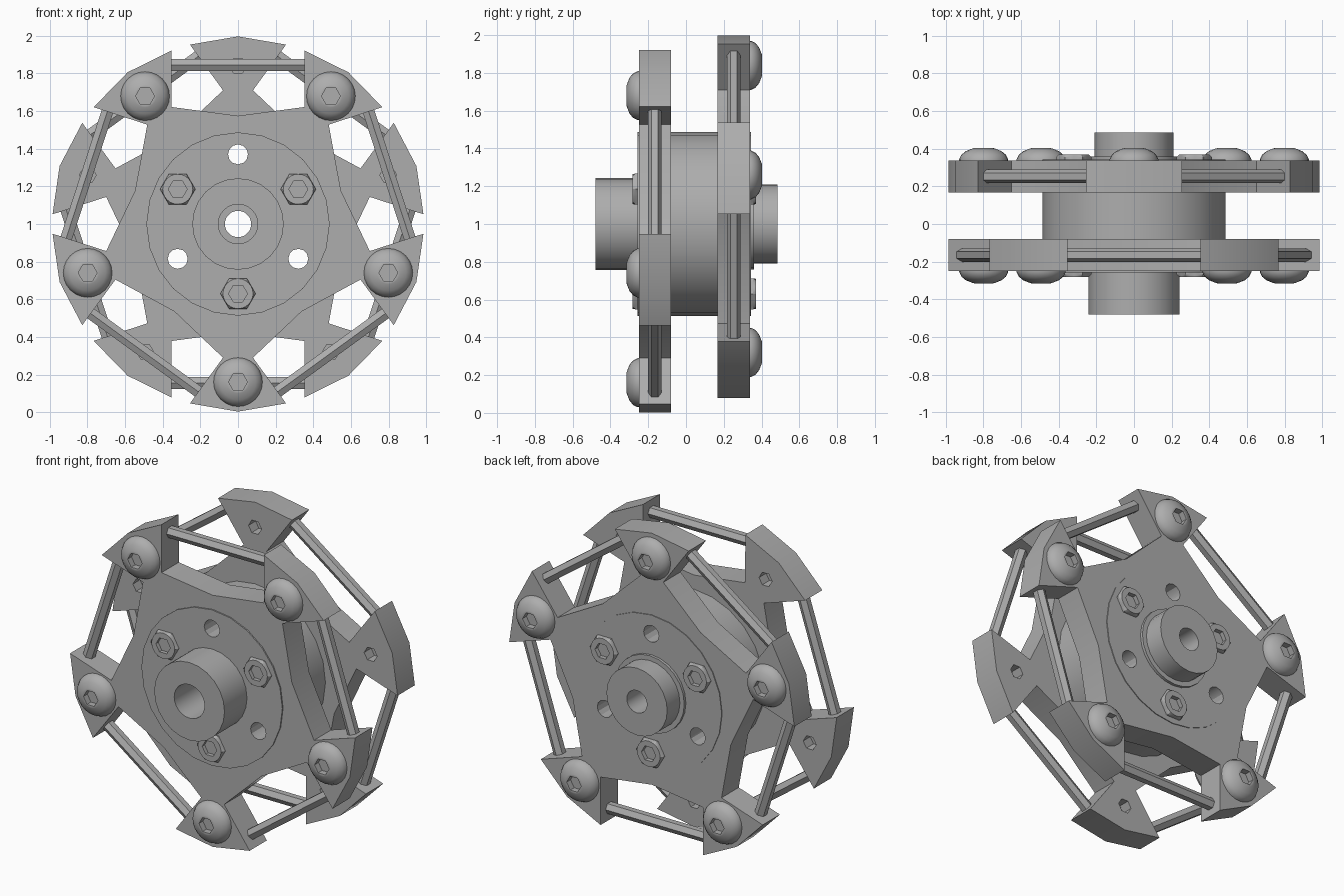
import bpy, bmesh
from math import sin, cos, pi, radians
from mathutils import Matrix

cube = bpy.data.objects.get("Cube")
if cube:
    bpy.data.objects.remove(cube, do_unlink=True)

grey = bpy.data.materials.new("machined grey")
grey.use_nodes = True
color = (0.42, 0.42, 0.42, 1)
grey.diffuse_color = color
grey.node_tree.nodes["Principled BSDF"].inputs["Base Color"].default_value = color


def polar(r, angle, y=0.0):
    """Point on the wheel: axis along y, hub centre at z = 1."""
    return (r * cos(angle), y, 1 + r * sin(angle))


def finish(name, bm, smooth=True):
    bmesh.ops.recalc_face_normals(bm, faces=bm.faces)
    mesh = bpy.data.meshes.new(name)
    bm.to_mesh(mesh)
    bm.free()
    obj = bpy.data.objects.new(name, mesh)
    bpy.context.collection.objects.link(obj)
    mesh.materials.append(grey)
    bpy.ops.object.select_all(action="DESELECT")
    obj.select_set(True)
    bpy.context.view_layer.objects.active = obj
    if smooth:
        bpy.ops.object.shade_smooth_by_angle(angle=radians(30))
    return obj


def lathe(bm, rings, place=(0, 0, 1), steps=24, closed=False):
    """Spin (radius, y, is_hex) rings about y; hex rings become six-sided."""
    loops = []
    for r, y, is_hex in rings:
        loop = []
        for i in range(steps):
            a = 2 * pi * i / steps
            k = cos(pi / 6) / cos(a % (pi / 3) - pi / 6) if is_hex else 1
            loop.append(bm.verts.new((place[0] + r * k * cos(a), place[1] + y,
                                      place[2] + r * k * sin(a))))
        loops.append(loop)
    pairs = list(zip(loops, loops[1:]))
    if closed:
        pairs.append((loops[-1], loops[0]))
    else:
        bm.faces.new(loops[0])
        bm.faces.new(loops[-1])
    for a, b in pairs:
        for i in range(steps):
            j = (i + 1) % steps
            bm.faces.new((a[i], a[j], b[j], b[i]))


def cut(obj, fill):
    """Subtract the solids that fill() adds to a mesh."""
    bm = bmesh.new()
    fill(bm)
    cutter = finish("cutter", bm, smooth=False)
    cutter.hide_render = True
    mod = obj.modifiers.new("cut", "BOOLEAN")
    mod.operation = "DIFFERENCE"
    mod.solver = "EXACT"
    mod.object = cutter
    bpy.ops.object.select_all(action="DESELECT")
    obj.select_set(True)
    bpy.context.view_layer.objects.active = obj
    bpy.ops.object.modifier_apply(modifier=mod.name)
    bpy.data.objects.remove(cutter, do_unlink=True)
    bpy.ops.object.shade_smooth_by_angle(angle=radians(30))


# Hub: drum, front boss, back collar and boss, with a stepped bore
bm = bmesh.new()
lathe(bm, [(r, y, False) for r, y in (
    (0.105, -0.48), (0.243, -0.48), (0.243, -0.258), (0.487, -0.258),
    (0.487, 0.343), (0.24, 0.343), (0.24, 0.36), (0.21, 0.36),
    (0.21, 0.485), (0.07, 0.485), (0.07, 0.0), (0.105, 0.0))], closed=True)
hub = finish("hub", bm)


def hub_holes(bm):
    for angle in (90, 210, 330):
        lathe(bm, [(0.053, -0.6, False), (0.053, 0.6, False)],
              polar(0.37, radians(angle)), steps=12)


cut(hub, hub_holes)


def star_plate(name, inner, outer, start):
    """Five-armed plate with flared arm tips."""
    bm = bmesh.new()
    points = []
    for i in range(5):
        a = radians(start + 72 * i)
        for r, offset in ((0.575, -36), (0.715, -6.4), (0.987, -15),
                          (0.997, 0), (0.987, 15), (0.715, 6.4)):
            points.append(bm.verts.new(polar(r, a + radians(offset), inner)))
    face = bm.faces.new(points)
    top = bmesh.ops.extrude_face_region(bm, geom=[face])["geom"]
    bmesh.ops.translate(bm, vec=(0, outer - inner, 0),
                        verts=[v for v in top if isinstance(v, bmesh.types.BMVert)])
    plate = finish(name, bm, smooth=False)

    def holes(bm):
        lathe(bm, [(0.47, -0.5, False), (0.47, 0.5, False)])
        d = 0.07 if outer > inner else -0.07
        for i in range(5):
            lathe(bm, [(0.045, inner - d, True), (0.045, inner + d, True)],
                  polar(0.84, radians(start + 72 * i)))
    cut(plate, holes)


def axle_rods(name, y, start):
    """Hexagonal roller rods between neighbouring arm tips."""
    bm = bmesh.new()
    for i in range(5):
        a = radians(start + 36 + 72 * i)
        made = bmesh.ops.create_cone(bm, cap_ends=True, segments=6, radius1=0.036,
                                     radius2=0.036, depth=0.76)["verts"]
        turn = Matrix.Rotation(pi / 2 - a, 4, "Y") @ Matrix.Rotation(pi / 2, 4, "Y")
        bmesh.ops.transform(bm, verts=made,
                            matrix=Matrix.Translation(polar(0.845, a, y)) @ turn)
    finish(name, bm, smooth=False)


def fasteners(name, profile, radius, angles, y, side):
    bm = bmesh.new()
    for angle in angles:
        lathe(bm, [(r, side * h, is_hex) for r, h, is_hex in profile],
              polar(radius, radians(angle), y))
    finish(name, bm)


dome_bolt = ((0.13, -0.01, False), (0.13, 0.006, False), (0.118, 0.03, False),
             (0.095, 0.049, False), (0.06, 0.063, False), (0.052, 0.065, False),
             (0.05, 0.064, True), (0.05, 0.025, True))
hex_nut = ((0.094, -0.02, True), (0.094, 0.012, True), (0.08, 0.026, False),
           (0.055, 0.026, False), (0.05, 0.026, True), (0.05, -0.01, True))

# Two star plates, staggered by half a step, with their hardware
for label, inner, outer, start, side in (("front", -0.08, -0.25, -90, -1),
                                         ("back", 0.168, 0.338, 90, 1)):
    star_plate(label + "_star_plate", inner, outer, start)
    axle_rods(label + "_axle_rods", (inner + outer) / 2, start)
    fasteners(label + "_dome_bolts", dome_bolt, 0.84,
              [start + 72 * i for i in range(5)], outer, side)
    fasteners(label + "_hub_nuts", hex_nut, 0.37, (30, 150, 270),
              outer + side * 0.006, side)
